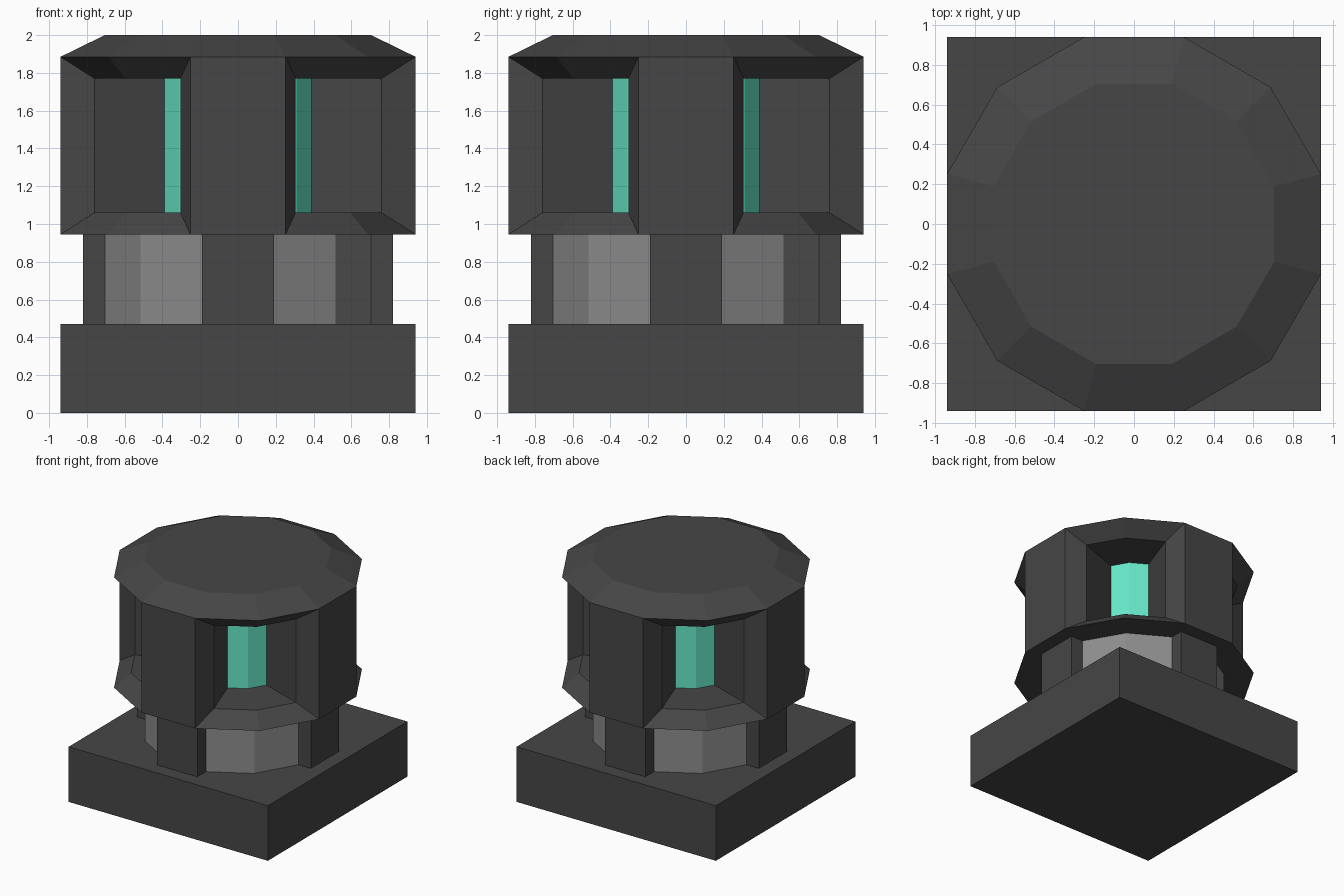
import bpy, bmesh, math
from mathutils import Matrix, Vector

if "Cube" in bpy.data.objects:
    bpy.data.objects.remove(bpy.data.objects["Cube"])


def material(name, hex_rgb):
    def lin(c):
        c /= 255
        return c / 12.92 if c <= 0.04045 else ((c + 0.055) / 1.055) ** 2.4
    m = bpy.data.materials.new(name)
    m.diffuse_color = (*[lin(c) for c in hex_rgb], 1)
    m.use_nodes = True
    m.node_tree.nodes["Principled BSDF"].inputs["Base Color"].default_value = m.diffuse_color
    return m


DARK = material("dark grey", (70, 70, 70))
GREY = material("mid grey", (140, 140, 140))
TEAL = material("glowing teal", (106, 240, 208))


def finish(name, bm, *mats):
    bmesh.ops.remove_doubles(bm, verts=bm.verts, dist=0.0005)
    bmesh.ops.recalc_face_normals(bm, faces=bm.faces)
    me = bpy.data.meshes.new(name)
    bm.to_mesh(me)
    bm.free()
    for m in mats:
        me.materials.append(m)
    ob = bpy.data.objects.new(name, me)
    bpy.context.collection.objects.link(ob)
    return ob


def box(name, lo, hi, mat):
    bm = bmesh.new()
    bmesh.ops.create_cube(bm, size=1)
    for v in bm.verts:
        v.co = [l + (c + 0.5) * (h - l) for c, l, h in zip(v.co, lo, hi)]
    return finish(name, bm, mat)


def ring(r):
    # twelve-sided outline with flat sides on the axes
    return [(r * math.cos(math.radians(15 + 30 * i)),
             r * math.sin(math.radians(15 + 30 * i))) for i in range(12)]


R, R_TOP = 0.973, 0.73
Z_BASE, Z_HEAD, Z_RIM, Z_TOP = 0.47, 0.945, 1.885, 2.0
Z_SILL, Z_LINTEL = 1.06, 1.77

# Square base
box("base", (-0.94, -0.94, 0), (0.94, 0.94, Z_BASE), DARK)

# Neck drum with four ribs
bm = bmesh.new()
low, high = [[bm.verts.new((x, y, z)) for x, y in ring(R_TOP)] for z in (Z_BASE, Z_HEAD)]
for i in range(12):
    j = (i + 1) % 12
    bm.faces.new((low[i], low[j], high[j], high[i]))
bm.faces.new(low)
bm.faces.new(high)
finish("neck", bm, GREY)
for i, side in enumerate(("front", "right", "back", "left")):
    rib = box("neck_rib_" + side, (-0.19, -0.82, Z_BASE), (0.19, -0.6, Z_HEAD), DARK)
    rib.data.transform(Matrix.Rotation(math.pi / 2 * i, 4, 'Z'))

# Head: four piers with recessed windows on the diagonals
bm = bmesh.new()
outer = [(0.252, -0.94), (0.688, -0.688), (0.94, -0.252)]
rim = [(0.305, -0.76), (0.593, -0.593), (0.76, -0.305)]
core = [(0.174, -0.39), (0.311, -0.311), (0.39, -0.174)]
for k in range(4):
    rot = Matrix.Rotation(math.pi / 2 * k, 3, 'Z')

    def face(points, mat=0):
        f = bm.faces.new([bm.verts.new(rot @ Vector(p)) for p in points])
        f.material_index = mat

    def upright(a, b, za, zb, mat=0):
        face([(*a, za[0]), (*b, zb[0]), (*b, zb[1]), (*a, za[1])], mat)

    edge, gap = (Z_HEAD, Z_RIM), (Z_SILL, Z_LINTEL)
    # bevelled frame, sill and lintel
    for i in (0, 1):
        for zo, zi in zip(edge, gap):
            face([(*outer[i], zo), (*outer[i + 1], zo), (*rim[i + 1], zi), (*rim[i], zi)])
            face([(*rim[i], zi), (*rim[i + 1], zi), (*core[i + 1], zi), (*core[i], zi)])
        # glowing window panes
        upright(core[i], core[i + 1], gap, gap, 1)
    # frame sides and recess walls
    for i in (0, 2):
        upright(outer[i], rim[i], edge, gap)
        upright(rim[i], core[i], gap, gap)
    # pier face
    upright((-0.252, -0.94), outer[0], edge, edge)

# sloped top, cap and underside
big, small = ring(R), ring(R_TOP)
for i in range(12):
    j = (i + 1) % 12
    bm.faces.new([bm.verts.new(p) for p in (
        (*big[i], Z_RIM), (*big[j], Z_RIM), (*small[j], Z_TOP), (*small[i], Z_TOP))])
bm.faces.new([bm.verts.new((*p, Z_TOP)) for p in small])
bm.faces.new([bm.verts.new((*p, Z_HEAD)) for p in big])
bmesh.ops.remove_doubles(bm, verts=bm.verts, dist=0.004)
finish("head", bm, DARK, TEAL)
